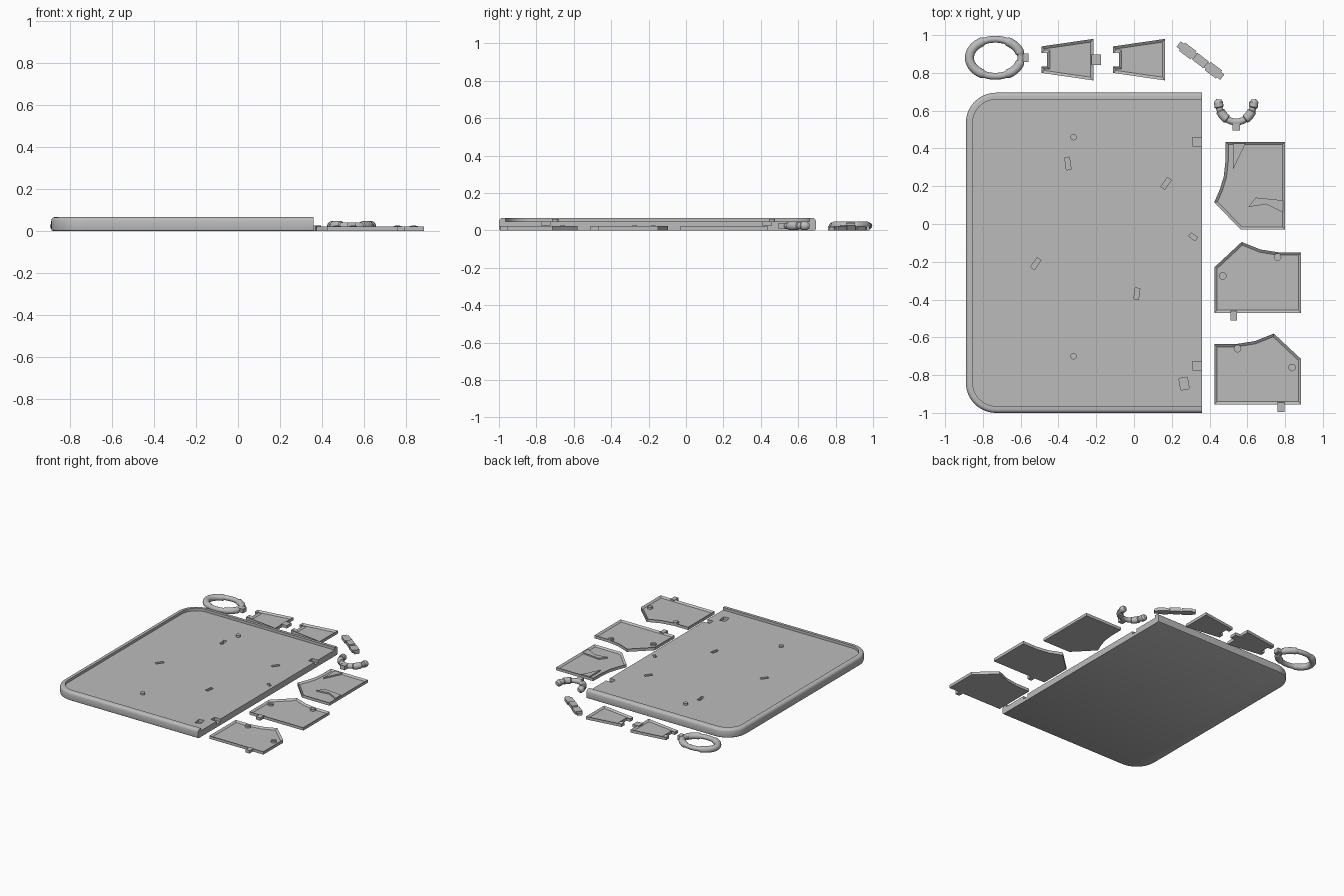
import bpy, bmesh
from math import sin, cos, pi, radians
from mathutils import Matrix, Vector

cube = bpy.data.objects.get("Cube")
if cube:
    bpy.data.objects.remove(cube, do_unlink=True)

grey = bpy.data.materials.new("plain grey")
grey.use_nodes = True
grey.diffuse_color = (0.5, 0.5, 0.5, 1)
grey.node_tree.nodes["Principled BSDF"].inputs["Base Color"].default_value = (0.5, 0.5, 0.5, 1)


def finish(bm, name, smooth=False):
    bmesh.ops.recalc_face_normals(bm, faces=bm.faces)
    mesh = bpy.data.meshes.new(name)
    bm.to_mesh(mesh)
    bm.free()
    mesh.materials.append(grey)
    ob = bpy.data.objects.new(name, mesh)
    bpy.context.collection.objects.link(ob)
    bpy.ops.object.select_all(action='DESELECT')
    ob.select_set(True)
    bpy.context.view_layer.objects.active = ob
    if smooth:
        bpy.ops.object.shade_smooth_by_angle(angle=radians(35))
    return ob


def add_prism(bm, pts, z0, z1):
    """Extrude a flat outline and return its top face."""
    low = [bm.verts.new((x, y, z0)) for x, y in pts]
    high = [bm.verts.new((x, y, z1)) for x, y in pts]
    bm.faces.new(low[::-1])
    top = bm.faces.new(high)
    n = len(pts)
    for i in range(n):
        j = (i + 1) % n
        bm.faces.new((low[i], low[j], high[j], high[i]))
    return top


def add_box(bm, x, y, sx, sy, z0, z1, turn=0):
    m = Matrix.Translation((x, y, (z0 + z1) / 2)) @ Matrix.Rotation(radians(turn), 4, 'Z')
    bmesh.ops.create_cube(bm, size=1, matrix=m @ Matrix.Diagonal((sx, sy, z1 - z0, 1)))


def add_peg(bm, x, y, r, z0, z1, sides=20):
    bmesh.ops.create_cone(bm, cap_ends=True, segments=sides, radius1=r, radius2=r,
                          depth=z1 - z0, matrix=Matrix.Translation((x, y, (z0 + z1) / 2)))


def cut(target, cutter):
    mod = target.modifiers.new("cut", 'BOOLEAN')
    mod.operation = 'DIFFERENCE'
    mod.solver = 'EXACT'
    mod.object = cutter
    cutter.hide_render = True
    bpy.context.view_layer.objects.active = target
    bpy.ops.object.modifier_apply(modifier=mod.name)
    bpy.data.objects.remove(cutter, do_unlink=True)


# Tray: rounded rim on three sides, open on the right edge
LEFT, RIGHT, FRONT, BACK, RADIUS = -0.89, 0.36, -1.0, 0.695, 0.16
FLOOR, RIM = 0.047, 0.067


def tray_path(off, steps=14):
    pts = [(RIGHT, BACK - off)]
    for cy, start in ((BACK - RADIUS, pi / 2), (FRONT + RADIUS, pi)):
        for i in range(steps + 1):
            a = start + i / steps * pi / 2
            pts.append((LEFT + RADIUS + (RADIUS - off) * cos(a), cy + (RADIUS - off) * sin(a)))
    return pts + [(RIGHT, FRONT + off)]


section = [(0.008, 0), (0.002, 0.004), (0, 0.012), (0, 0.048), (0.003, 0.058),
           (0.01, 0.065), (0.018, RIM), (0.036, RIM), (0.036, FLOOR)]
bm = bmesh.new()
rows = [[bm.verts.new((x, y, z)) for x, y in tray_path(off)] for off, z in section]
for a, b in zip(rows, rows[1:]):
    for i in range(len(a) - 1):
        bm.faces.new((a[i], a[i + 1], b[i + 1], b[i]))
bm.faces.new(rows[0][::-1])
bm.faces.new(rows[-1])
bm.faces.new([r[0] for r in rows] + [r[-1] for r in reversed(rows)])
tray = finish(bm, "tray")

# Slots and edge notches sunk into the tray floor
slots = [(-0.35, 0.32, 0.025, 0.065, 8), (0.17, 0.215, 0.025, 0.06, -35),
         (0.313, -0.068, 0.022, 0.042, 55), (-0.52, -0.21, 0.025, 0.06, -35),
         (0.015, -0.37, 0.025, 0.06, -8), (0.265, -0.845, 0.045, 0.062, 10),
         (0.345, 0.435, 0.07, 0.045, 0), (0.345, -0.75, 0.07, 0.045, 0)]
bm = bmesh.new()
for x, y, sx, sy, turn in slots:
    add_box(bm, x, y, sx, sy, 0.025, 0.09, turn)
cut(tray, finish(bm, "slot_cutter"))
bpy.ops.object.select_all(action='DESELECT')
tray.select_set(True)
bpy.context.view_layer.objects.active = tray
bpy.ops.object.shade_smooth_by_angle(angle=radians(35))

bm = bmesh.new()
for y in (0.46, -0.70):
    add_peg(bm, -0.32, y, 0.017, FLOOR - 0.01, 0.06)
finish(bm, "tray_pegs", True)

# Thin panels with a raised border
PANEL, SUNK = 0.022, 0.011


def panel(name, pts, tab=None, bosses=(), ridges=()):
    bm = bmesh.new()
    top = add_prism(bm, pts, 0, PANEL)
    bmesh.ops.recalc_face_normals(bm, faces=bm.faces)
    bmesh.ops.inset_region(bm, faces=[top], thickness=0.015, use_even_offset=True)
    for v in top.verts:
        v.co.z = SUNK
    if tab:
        add_box(bm, *tab, 0, PANEL)
    for ridge in ridges:
        add_prism(bm, ridge, 0.005, PANEL - 0.0005)
    for x, y in bosses:
        add_peg(bm, x, y, 0.02, 0.005, PANEL + 0.002)
        add_peg(bm, x, y, 0.013, 0.005, PANEL + 0.004, 6)
    finish(bm, name)


panel("side_panel",
      [(0.425, 0.115), (0.565, -0.03), (0.80, -0.03), (0.80, 0.435), (0.485, 0.435),
       (0.484, 0.33), (0.475, 0.25), (0.455, 0.185)],
      ridges=[[(0.525, 0.425), (0.525, 0.29), (0.59, 0.425)],
              [(0.605, 0.09), (0.645, 0.14), (0.79, 0.125), (0.79, 0.06), (0.70, 0.105)]])

# Middle and front panels are mirror images
half = [(0.0, -0.375), (0.46, -0.375), (0.46, -0.055), (0.34, -0.055),
        (0.245, -0.04), (0.145, 0), (0, -0.135)]
panel("middle_panel", [(0.425 + x, y - 0.095) for x, y in half],
      (0.528, -0.485, 0.035, 0.05), [(0.76, -0.175), (0.47, -0.275)])
panel("front_panel", [(0.885 - x, y - 0.58) for x, y in reversed(half)],
      (0.778, -0.97, 0.035, 0.05), [(0.548, -0.66), (0.837, -0.76)])

# Two tapered panels with a notch on the narrow end
taper = [(0, 0.80), (0.275, 0.76), (0.275, 0.98), (0, 0.94),
         (0, 0.905), (0.03, 0.905), (0.03, 0.835), (0, 0.835)]
for name, x0, tab in (("left_tapered_panel", -0.49, (-0.20, 0.87, 0.05, 0.055)),
                      ("right_tapered_panel", -0.11, None)):
    panel(name, [(x0 + x, y) for x, y in taper], tab)

# Jointed bar lying at an angle
bm = bmesh.new()
turn = -37
along = Vector((cos(radians(turn)), sin(radians(turn))))
for d, length, width, height in ((0, 0.29, 0.036, 0.018), (-0.085, 0.075, 0.054, 0.022),
                                 (0, 0.075, 0.046, 0.028), (0.085, 0.075, 0.054, 0.022)):
    add_box(bm, 0.352 + along.x * d, 0.865 + along.y * d, length, width, 0, height, turn)
finish(bm, "jointed_bar")


# Rounded tubes with narrower necks between the collars
def tube(name, cx, cy, rx, ry, start, end, necks, tab, closed, sides=14):
    bm = bmesh.new()
    count = 72
    rings = []
    for i in range(count if closed else count + 1):
        deg = start + (end - start) * i / count
        a = radians(deg)
        r = 0.018 if any(lo <= deg <= hi for lo, hi in necks) else 0.024
        if not closed:
            gap = min(i, count - i)
            r *= min(1, 0.55 + 0.15 * gap)
        out = Vector((cos(a) / rx, sin(a) / ry, 0)).normalized()
        mid = Vector((cx + rx * cos(a), cy + ry * sin(a), 0.024))
        rings.append([bm.verts.new(mid + out * r * cos(t) + Vector((0, 0, r * sin(t))))
                      for t in (2 * pi * k / sides for k in range(sides))])
    pairs = list(zip(rings, rings[1:]))
    if closed:
        pairs.append((rings[-1], rings[0]))
    else:
        bm.faces.new(rings[0])
        bm.faces.new(rings[-1])
    for a, b in pairs:
        for k in range(sides):
            m = (k + 1) % sides
            bm.faces.new((a[k], a[m], b[m], b[k]))
    add_box(bm, *tab, 0.008, 0.04)
    finish(bm, name, True)


tube("oval_ring", -0.735, 0.88, 0.136, 0.098, 0, 360,
     [(0, 14), (62, 118), (242, 298), (346, 360)], (-0.573, 0.88, 0.03, 0.045), True)
tube("curved_clip", 0.541, 0.645, 0.093, 0.105, 172, 368,
     [(196, 206), (238, 302), (334, 344)], (0.541, 0.515, 0.04, 0.04), False)
